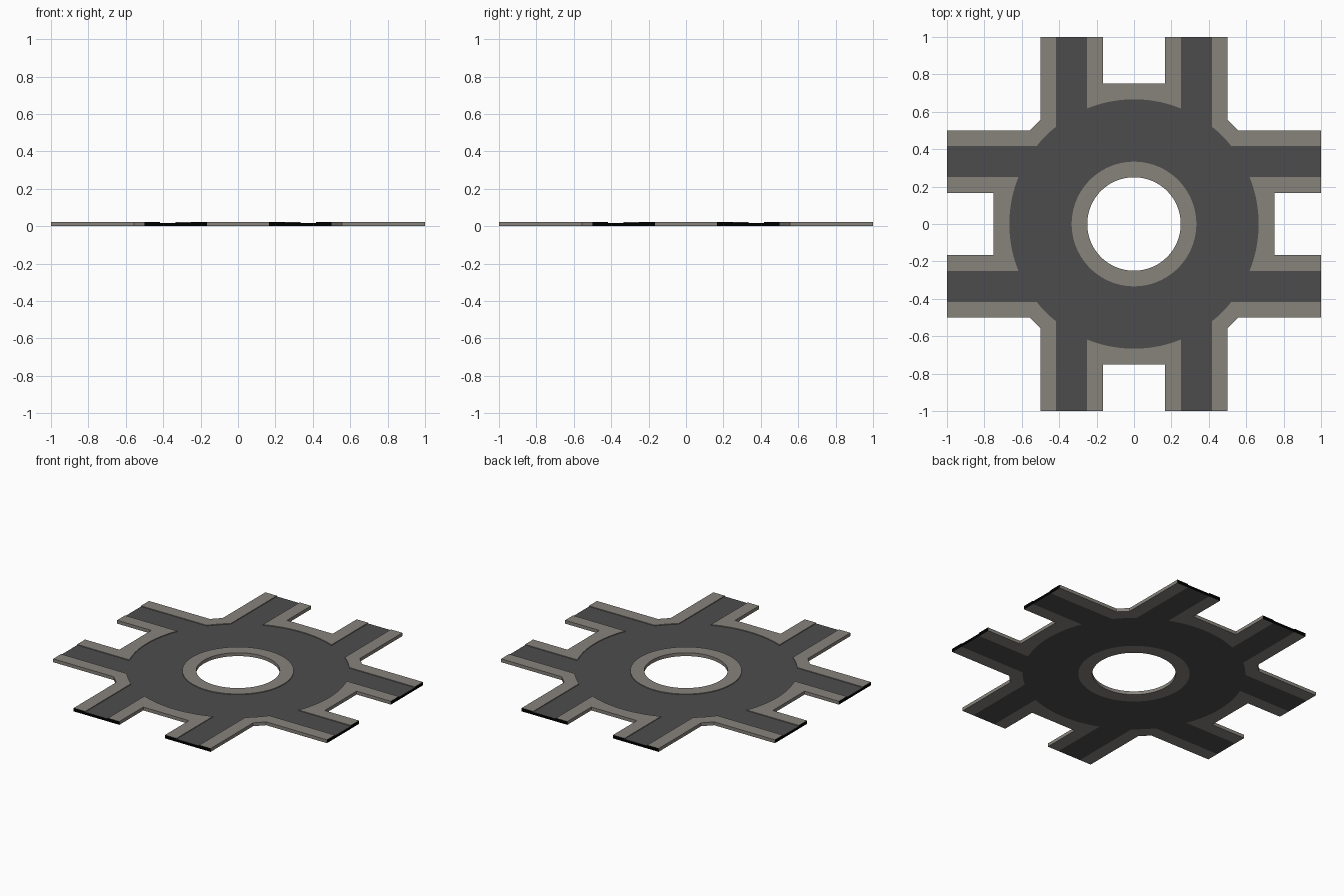
import bpy, bmesh, math

if "Cube" in bpy.data.objects:
    bpy.data.objects.remove(bpy.data.objects["Cube"])

KERB_Z, ROAD_Z = 0.022, 0.017           # top heights
R_OUT, R_RING, R_HOLE = 2/3, 1/3, 0.25  # carriageway outer, island outer, hole
LANE_IN, LANE_OUT = 0.25, 5/12          # lane edges
ARM_IN, ARM_OUT = 1/6, 0.5              # arm edges
CH, NOTCH = 0.556, 0.75                 # corner chamfer, notch depth


def material(name, col):
    m = bpy.data.materials.new(name)
    m.diffuse_color = (*col, 1)
    m.use_nodes = True
    m.node_tree.nodes["Principled BSDF"].inputs["Base Color"].default_value = m.diffuse_color
    return m


ASPHALT = material("asphalt grey", (0.073, 0.073, 0.073))
STONE = material("warm stone grey", (0.245, 0.228, 0.203))
BLACK = material("black end", (0.0, 0.0, 0.0))


def arc(r, a0, a1, n):
    """Points from a0 up to, but not including, a1."""
    return [(r * math.cos(a0 + (a1 - a0) * i / n),
             r * math.sin(a0 + (a1 - a0) * i / n)) for i in range(n)]


def build(name, mat, top, shapes):
    """Slabs repeated on four sides. A shape is a list of (points, wall base);
    edges leaving those points get a wall from base to top, or none."""
    bm = bmesh.new()
    for k in range(4):
        c, s = round(math.cos(k * math.pi / 2)), round(math.sin(k * math.pi / 2))
        for runs in shapes:
            pts = [(c * x - s * y, s * x + c * y, b) for run, b in runs for x, y in run]

            def face(coords):
                f = bm.faces.new([bm.verts.new(co) for co in coords])
                return f
            face([(x, y, top) for x, y, _ in pts])
            face([(x, y, 0) for x, y, _ in reversed(pts)])
            for (x0, y0, b), (x1, y1, _) in zip(pts, pts[1:] + pts[:1]):
                if b is None:
                    continue
                f = face([(x0, y0, b), (x1, y1, b), (x1, y1, top), (x0, y0, top)])
                # cut ends at the tile border are black
                if min(abs(x0), abs(x1)) > 0.999 or min(abs(y0), abs(y1)) > 0.999:
                    f.material_index = 1
    bmesh.ops.remove_doubles(bm, verts=bm.verts, dist=1e-5)
    me = bpy.data.meshes.new(name)
    bm.to_mesh(me)
    bm.free()
    me.materials.append(mat)
    me.materials.append(BLACK)
    ob = bpy.data.objects.new(name, me)
    bpy.context.collection.objects.link(ob)


# Angles where lane edges meet the carriageway circle
Q = math.pi / 2
a_c = math.asin(LANE_OUT / R_OUT)   # corner starts here
a_d = Q - a_c                       # corner ends here
a_s = math.acos(LANE_IN / R_OUT)    # side kerb starts here
y_in = R_OUT * math.sin(a_s)
y_out = R_OUT * math.sin(a_d)
NC, NA, NS, NR = 4, 6, 14, 20       # arc divisions

# Road: ring carriageway and eight lanes
ring_road = [(arc(R_OUT, a_c, a_d, NC) + arc(R_OUT, a_d, a_s, NA)
              + arc(R_OUT, a_s, 2*Q - a_s, NS) + arc(R_OUT, 2*Q - a_s, Q + a_c, NA)
              + [(-LANE_OUT, y_out)]
              + arc(R_RING, Q + a_c, a_c, NR)
              + [(R_RING * math.cos(a_c), R_RING * math.sin(a_c))], None)]
lane_right = [([(LANE_OUT, 1)], 0),
              ([(LANE_IN, 1)] + arc(R_OUT, a_s, a_d, NA) + [(LANE_OUT, y_out)], None)]
lane_left = [([(-LANE_IN, 1)], 0),
             ([(-LANE_OUT, 1)] + arc(R_OUT, 2*Q - a_d, 2*Q - a_s, NA)
              + [(-LANE_IN, y_in)], None)]
build("road", ASPHALT, ROAD_Z, [ring_road, lane_right, lane_left])

# Corner kerbs
build("corner_kerbs", STONE, KERB_Z, [[
    ([(1, LANE_OUT), (1, ARM_OUT), (CH, ARM_OUT), (ARM_OUT, CH), (ARM_OUT, 1)], 0),
    ([(LANE_OUT, 1)] + arc(R_OUT, a_d, a_c, NC) + [(y_out, LANE_OUT)], ROAD_Z)]])

# U-shaped kerbs between the paired lanes
build("side_kerbs", STONE, KERB_Z, [[
    ([(LANE_IN, 1), (ARM_IN, 1), (ARM_IN, NOTCH), (-ARM_IN, NOTCH), (-ARM_IN, 1)], 0),
    ([(-LANE_IN, 1)] + arc(R_OUT, 2*Q - a_s, a_s, NS) + [(LANE_IN, y_in)], ROAD_Z)]])

# Kerb ring round the central hole
build("island_kerb", STONE, KERB_Z, [[
    (arc(R_RING, a_c, Q + a_c, NR), ROAD_Z),
    ([(R_RING * math.cos(Q + a_c), R_RING * math.sin(Q + a_c))], None),
    (arc(R_HOLE, Q + a_c, a_c, NR), 0),
    ([(R_HOLE * math.cos(a_c), R_HOLE * math.sin(a_c))], None)]])
